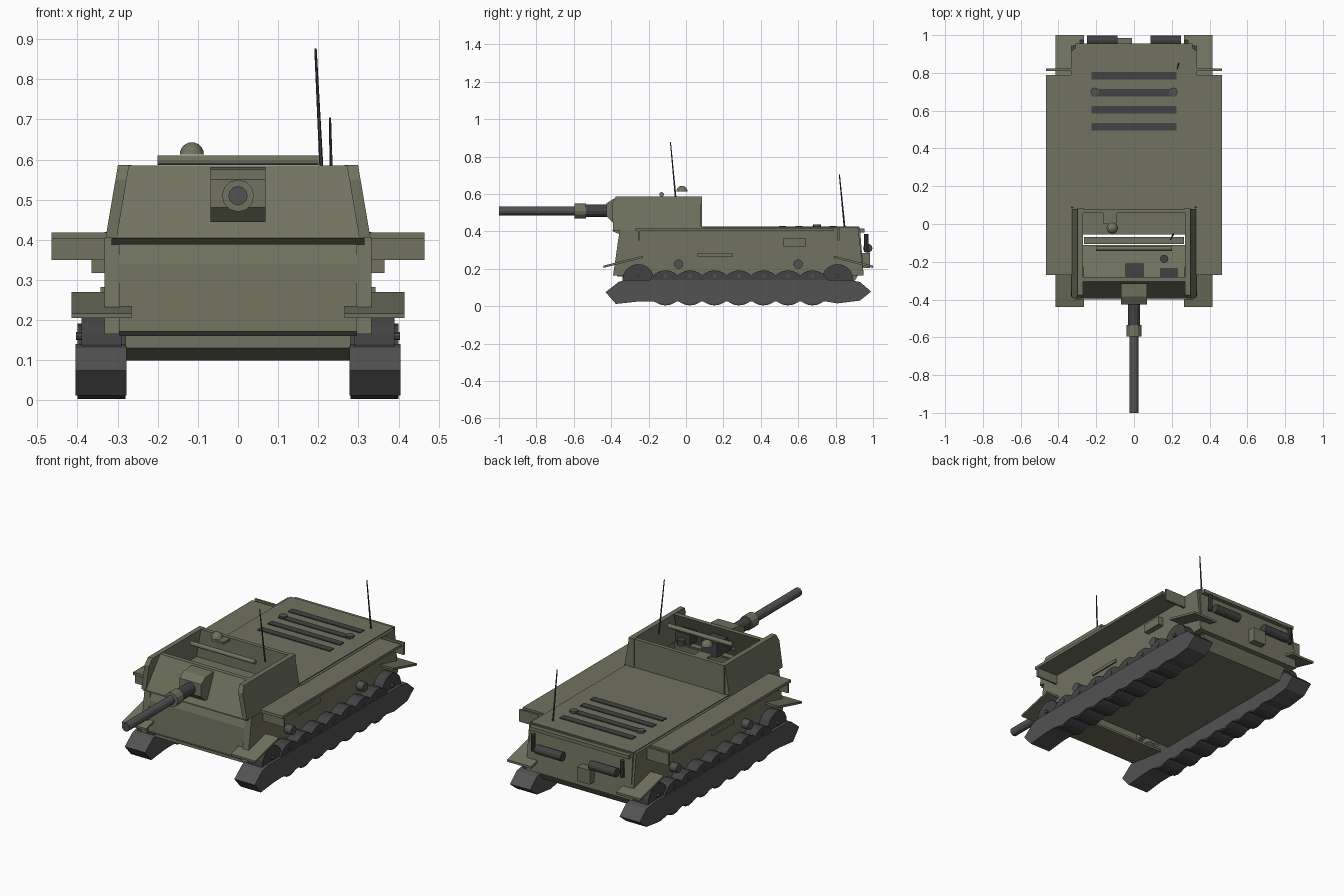
import bpy, bmesh, math
from mathutils import Vector


def mat(name, c):
    m = bpy.data.materials.new(name)
    m.diffuse_color = (*c, 1)
    return m


GREEN = mat("olive_paint", (0.165, 0.17, 0.115))
DARK = mat("dark_metal", (0.055, 0.055, 0.057))
GREY = mat("track_metal", (0.085, 0.085, 0.087))


def finish(name, bm, m, smooth=False):
    bmesh.ops.recalc_face_normals(bm, faces=bm.faces)
    me = bpy.data.meshes.new(name)
    bm.to_mesh(me)
    bm.free()
    me.materials.append(m)
    ob = bpy.data.objects.new(name, me)
    bpy.context.collection.objects.link(ob)
    if smooth:
        for p in me.polygons:
            p.use_smooth = len(p.vertices) == 4
    return ob


def loft(name, a, b, m=GREEN):
    """Closed solid between two matching outlines."""
    bm = bmesh.new()
    va, vb = [bm.verts.new(p) for p in a], [bm.verts.new(p) for p in b]
    n = len(va)
    bm.faces.new(va)
    bm.faces.new(vb[::-1])
    for i in range(n):
        bm.faces.new((va[i], vb[i], vb[(i + 1) % n], va[(i + 1) % n]))
    return finish(name, bm, m)


def prism(name, prof, x0, x1, m=GREEN):
    """Extrude a (y, z) profile along x."""
    return loft(name, [(x0, y, z) for y, z in prof], [(x1, y, z) for y, z in prof], m)


def box(name, x0, x1, y0, y1, z0, z1, m=GREEN):
    return prism(name, [(y0, z0), (y1, z0), (y1, z1), (y0, z1)], x0, x1, m)


def rod(name, p, q, r, m=DARK, n=12, r2=None):
    p, q = Vector(p), Vector(q)
    bm = bmesh.new()
    bmesh.ops.create_cone(bm, cap_ends=True, segments=n, radius1=r,
                          radius2=r if r2 is None else r2, depth=(q - p).length)
    bm.transform((q - p).to_track_quat('Z', 'Y').to_matrix().to_4x4())
    bmesh.ops.translate(bm, verts=bm.verts, vec=(p + q) / 2)
    return finish(name, bm, m)


# Hull shell: belly in two pieces with a slot, front, rear and engine deck
prism("belly_rear", [(-0.05, 0.10), (0.88, 0.10), (0.92, 0.165), (-0.05, 0.165)], -0.28, 0.28)
prism("belly_front", [(-0.34, 0.13), (-0.11, 0.10), (-0.11, 0.112), (-0.31, 0.165), (-0.34, 0.165)],
      -0.28, 0.28)
prism("hull_front", [(-0.375, 0.165), (-0.345, 0.165), (-0.32, 0.40), (-0.345, 0.40), (-0.365, 0.34)],
      -0.30, 0.30)
prism("front_lip", [(-0.40, 0.405), (-0.33, 0.405), (-0.33, 0.388), (-0.365, 0.388)], -0.315, 0.315)
prism("front_bottom_lip", [(-0.385, 0.172), (-0.34, 0.172), (-0.34, 0.16), (-0.365, 0.16)], -0.295, 0.295)
prism("hull_rear", [(0.92, 0.165), (0.95, 0.165), (0.93, 0.42), (0.90, 0.42)], -0.32, 0.32)
box("engine_deck", -0.32, 0.32, -0.055, 0.925, 0.405, 0.425)
box("rear_deck_edge", -0.31, 0.31, 0.92, 0.955, 0.395, 0.415)
box("cross_beam", -0.265, 0.265, -0.105, -0.07, 0.395, 0.415)

# Deck grilles
for i in range(4):
    y = 0.515 + 0.09 * i
    box(f"grille_{i}", -0.225, 0.225, y - 0.019, y + 0.019, 0.42, 0.43, DARK)

# Wheel centres and track outline
wheel_y = [-0.255] + [-0.11 + 0.131 * i for i in range(7)] + [0.81]
track = [(-0.43, 0.075), (-0.375, 0.012)]
for y, y2 in zip(wheel_y, wheel_y[1:]):
    track += [(y, 0.012 if y != wheel_y[0] else 0.025), ((y + y2) / 2, 0.026)]
track += [(0.81, 0.015), (0.93, 0.03), (0.99, 0.078), (0.93, 0.13)]
track += [(0.87, 0.14), (-0.32, 0.14), (-0.36, 0.13)]

# Parts mirrored on both sides
for s, side in ((-1, "left"), (1, "right")):
    def sbox(name, x0, x1, *a):
        return box(f"{side}_{name}", s * x0, s * x1, *a)

    # Hull side plate and its fittings
    prism(f"{side}_hull_side", [(-0.39, 0.165), (0.95, 0.165), (0.92, 0.42), (0.09, 0.42),
                                (0.08, 0.405), (-0.355, 0.405)], s * 0.295, s * 0.333)
    sbox("shelf", 0.32, 0.465, -0.27, 0.79, 0.402, 0.418)
    sbox("shelf_front_plate", 0.33, 0.465, -0.255, -0.245, 0.35, 0.405)
    sbox("shelf_rear_plate", 0.33, 0.465, 0.81, 0.822, 0.35, 0.418)
    sbox("side_box", 0.33, 0.365, 0.52, 0.64, 0.318, 0.365)
    sbox("side_handle", 0.33, 0.342, 0.06, 0.25, 0.265, 0.282)
    for y in (-0.04, 0.60):
        rod(f"{side}_return_roller", (s * 0.32, y, 0.225), (s * 0.375, y, 0.225), 0.025, GREY)

    # Sloping fenders
    prism(f"{side}_front_fender", [(-0.44, 0.205), (-0.23, 0.258), (-0.23, 0.27), (-0.44, 0.217)],
          s * 0.265, s * 0.415)
    prism(f"{side}_rear_fender", [(0.79, 0.258), (1.0, 0.205), (1.0, 0.217), (0.79, 0.27)],
          s * 0.265, s * 0.415)

    # Track and wheels
    prism(f"{side}_track", track, s * 0.278, s * 0.405, GREY)
    for i, y in enumerate(wheel_y):
        end = i in (0, len(wheel_y) - 1)
        z, r, x = (0.14, 0.085, 0.39) if end else (0.098, 0.094, 0.40)
        rod(f"{side}_wheel_{i}", (s * (0.68 - x), y, z), (s * x, y, z), r, DARK, 20)
        rod(f"{side}_wheel_hub_{i}", (s * 0.385, y, 0.16), (s * 0.404, y, 0.16), 0.01, GREY, 8)

    # Fighting compartment wall, leaning inward
    wall = [(-0.39, 0.405), (0.08, 0.405), (0.08, 0.587), (-0.375, 0.587), (-0.395, 0.55)]
    lean = lambda z: (z - 0.405) * 0.17
    loft(f"{side}_wall", [(s * (0.33 - lean(z)), y, z) for y, z in wall],
         [(s * (0.302 - lean(z)), y, z) for y, z in wall])
    sbox("wall_rear_post", 0.265, 0.298, 0.06, 0.085, 0.41, 0.587)

    # Exhausts, deck cap
    rod(f"{side}_muffler", (s * 0.087, 0.972, 0.31), (s * 0.25, 0.972, 0.31), 0.025)
    rod(f"{side}_exhaust_pipe", (s * 0.277, 0.965, 0.29), (s * 0.277, 0.965, 0.385), 0.012, DARK, 10)
    rod(f"{side}_deck_cap", (s * 0.208, 0.70, 0.42), (s * 0.208, 0.70, 0.437), 0.022, GREY)

# Front and rear of the compartment
b, t = 0.315, 0.28
front = lambda dy: [(-b, -0.39 + dy, 0.402), (b, -0.39 + dy, 0.402),
                    (t, -0.305 + dy, 0.585), (-t, -0.305 + dy, 0.585)]
loft("front_plate", front(0), front(0.025))
box("rear_wall", -0.295, 0.295, 0.058, 0.08, 0.42, 0.585)

# Gun: mantlet, sleeve, collar and barrel
prism("mantlet", [(-0.315, 0.58), (-0.385, 0.575), (-0.425, 0.55), (-0.425, 0.48), (-0.39, 0.445),
                  (-0.34, 0.445)], -0.068, 0.068)
rod("gun_sleeve", (0, -0.40, 0.51), (0, -0.56, 0.51), 0.033)
rod("gun_collar", (0, -0.535, 0.51), (0, -0.595, 0.51), 0.04, GREEN)
rod("gun_barrel", (0, -0.57, 0.51), (0, -1.0, 0.51), 0.024, GREY)
box("gun_breech", -0.045, 0.05, -0.34, -0.21, 0.45, 0.53, DARK)
box("sight_box", 0.14, 0.23, -0.30, -0.235, 0.46, 0.52, DARK)
rod("sight_knob", (0.16, -0.185, 0.48), (0.16, -0.185, 0.51), 0.022, DARK)

# Top bar, dome periscope and its bracket
rod("top_bar", (-0.20, -0.13, 0.598), (0.20, -0.13, 0.598), 0.012, GREEN)
box("dome_bracket", -0.165, -0.09, 0.0, 0.06, 0.57, 0.583)
bm = bmesh.new()
bmesh.ops.create_uvsphere(bm, u_segments=16, v_segments=12, radius=0.03)
bmesh.ops.bisect_plane(bm, geom=bm.verts[:] + bm.edges[:] + bm.faces[:], plane_co=(0, 0, 0),
                       plane_no=(0, 0, -1), clear_outer=True)
bmesh.ops.holes_fill(bm, edges=bm.edges)
bmesh.ops.translate(bm, verts=bm.verts, vec=(-0.115, -0.022, 0.613))
finish("dome", bm, GREEN, True)

# Rear box and aerials
box("rear_box", -0.09, -0.01, 0.94, 0.985, 0.205, 0.285)
rod("front_aerial", (0.208, -0.055, 0.575), (0.193, -0.083, 0.877), 0.005, DARK, 6, 0.003)
rod("rear_aerial", (0.236, 0.848, 0.42), (0.229, 0.82, 0.705), 0.005, DARK, 6, 0.003)
